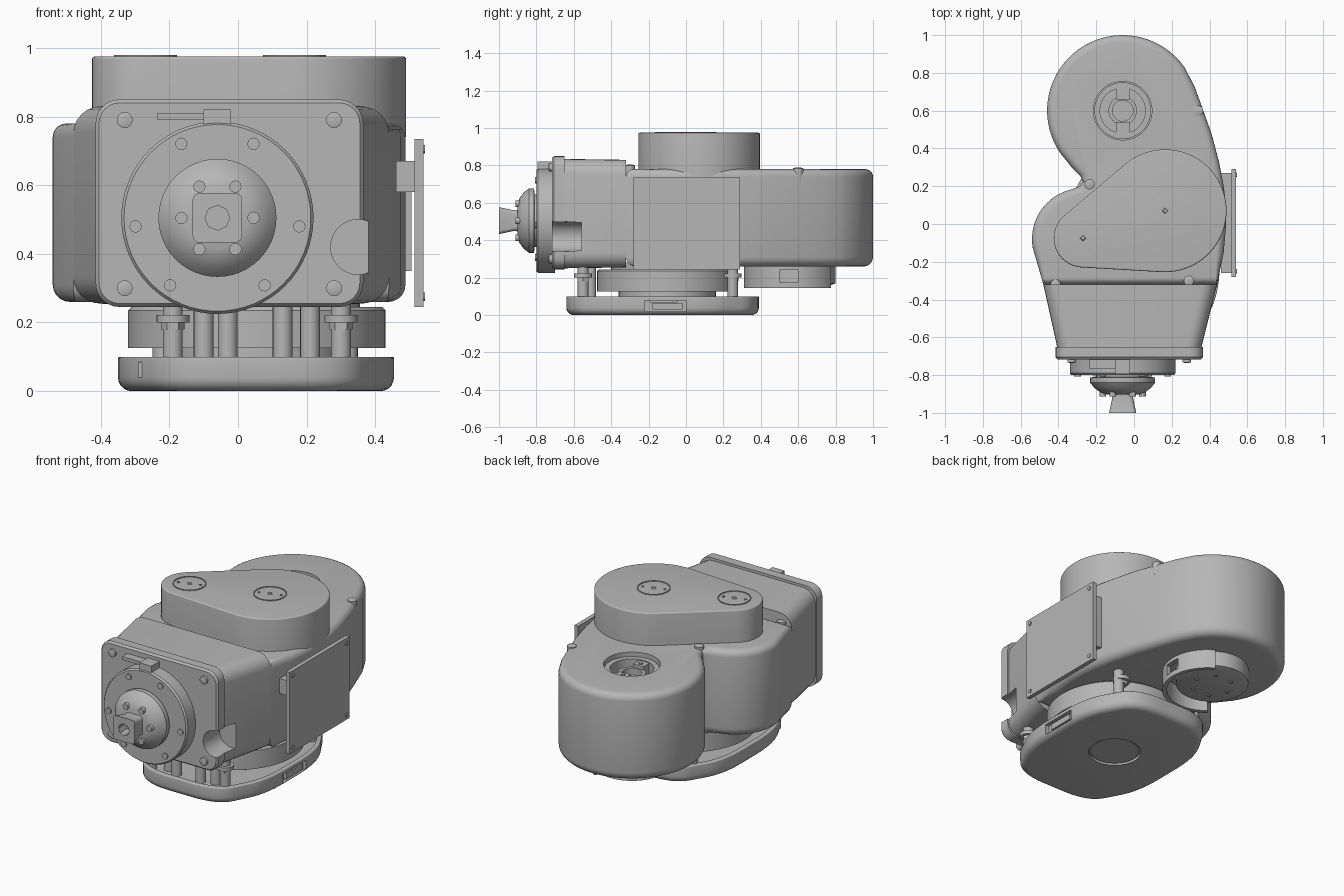
import bpy, bmesh
from math import cos, sin, radians, pi

if "Cube" in bpy.data.objects:
    bpy.data.objects.remove(bpy.data.objects["Cube"], do_unlink=True)

grey = bpy.data.materials.new("machined grey")
grey.use_nodes = True
grey.diffuse_color = (0.47, 0.47, 0.47, 1)
grey.node_tree.nodes["Principled BSDF"].inputs["Base Color"].default_value = grey.diffuse_color
parts = []


def loft(name, rings, closed=False):
    """Skin a stack of rings; cap the ends unless the stack is closed."""
    bm = bmesh.new()
    loops = [[bm.verts.new(p) for p in ring] for ring in rings]
    pairs = list(zip(loops, loops[1:]))
    if closed:
        pairs.append((loops[-1], loops[0]))
    else:
        bm.faces.new(loops[0][::-1])
        bm.faces.new(loops[-1])
    for a, b in pairs:
        for i in range(len(a)):
            j = (i + 1) % len(a)
            bm.faces.new((a[i], a[j], b[j], b[i]))
    bmesh.ops.recalc_face_normals(bm, faces=bm.faces)
    mesh = bpy.data.meshes.new(name)
    bm.to_mesh(mesh)
    bm.free()
    mesh.materials.append(grey)
    obj = bpy.data.objects.new(name, mesh)
    bpy.context.collection.objects.link(obj)
    parts.append(obj)
    return obj


def arc(cx, cy, r, a0, a1, n=24):
    steps = [radians(a0 + (a1 - a0) * i / n) for i in range(n + 1)]
    return [(cx + r * cos(a), cy + r * sin(a)) for a in steps]


def inset(pts, d):
    out = []
    for i, (x, y) in enumerate(pts):
        (ax, ay), (bx, by) = pts[i - 1], pts[(i + 1) % len(pts)]
        tx, ty = bx - ax, by - ay
        k = d / max((tx * tx + ty * ty) ** 0.5, 1e-6)
        out.append((x - ty * k, y + tx * k))
    return out


def prism(name, pts, z0, z1, low=0.0, high=0.0):
    """Extrude an outline, with rounded lower and upper edges."""
    levels = []
    for r, z, s in ((low, z0, 1), (high, z1, -1)):
        curve = [(z + s * r * (1 - cos(a)), r * (1 - sin(a)))
                 for a in (i * pi / 10 for i in range(6))] if r else [(z, 0)]
        levels += curve if s == 1 else curve[::-1]
    return loft(name, [[(x, y, z) for x, y in inset(pts, d)] for z, d in levels])


def turn(name, c, profile, axis="Z", n=48, closed=False):
    """Revolve (radius, height) pairs about an axis through c."""
    rings = []
    for r, t in profile:
        ring = arc(c[0], c[1], r, 0, 360, n)[:-1]
        rings.append([{"Z": (u, v, t), "Y": (u, t, v), "X": (t, u, v)}[axis] for u, v in ring])
    return loft(name, rings, closed)


def box(name, x0, x1, y0, y1, z0, z1):
    return prism(name, [(x0, y0), (x1, y0), (x1, y1), (x0, y1)], z0, z1)


def round_rect(x0, x1, z0, z1, r, y, n=6):
    pts = []
    for k, (x, z) in enumerate([(x1 - r, z1 - r), (x0 + r, z1 - r),
                                (x0 + r, z0 + r), (x1 - r, z0 + r)]):
        pts += arc(x, z, r, 90 * k, 90 * k + 90, n)
    return [(x, y, z) for x, z in pts]


def cut(obj, cutter):
    mod = obj.modifiers.new("cut", "BOOLEAN")
    mod.operation, mod.object, mod.solver = "DIFFERENCE", cutter, "EXACT"
    bpy.context.view_layer.update()
    deps = bpy.context.evaluated_depsgraph_get()
    mesh = bpy.data.meshes.new_from_object(obj.evaluated_get(deps))
    obj.modifiers.clear()
    obj.data = mesh
    parts.remove(cutter)
    bpy.data.objects.remove(cutter, do_unlink=True)


# Main housing with a round rear lobe and a smaller left lobe
outline = [(0.44, -0.32), (0.475, -0.15), (0.488, 0), (0.487, 0.1), (0.475, 0.2),
           (0.45, 0.33), (0.41, 0.48), (0.36, 0.62), (0.32, 0.73)]
outline += arc(-0.06, 0.6, 0.4, 35, 213, 40)
outline += [(-0.33, 0.3), (-0.285, 0.255), (-0.27, 0.222), (-0.29, 0.198)]
outline += arc(-0.27, -0.08, 0.27, 105, 190, 20) + [(-0.48, -0.32)]
housing = prism("main_housing", outline, 0.26, 0.78, 0.05, 0.04)
cut(housing, turn("bore_cutter", (-0.06, 0.6), [(0.155, 0.69), (0.155, 0.9)]))
bore = (-0.06, 0.6)
turn("bore_ring", bore, [(0.12, 0.68), (0.15, 0.68), (0.15, 0.755), (0.12, 0.755)], closed=True)
turn("bore_hub", bore, [(0.055, 0.68), (0.075, 0.68), (0.075, 0.73), (0.055, 0.73)], closed=True)
for s in (-1, 1):
    y = sorted((0.6 + s * 0.06, 0.6 + s * 0.135))
    box("bore_clamp", -0.095, -0.025, *y, 0.68, 0.75)
    turn("clamp_screw", (-0.06, 0.6 + s * 0.085), [(0.012, 0.74), (0.012, 0.757)], n=12)

# Front shell tapering to the flange, with a rounded access notch
shell = loft("front_shell", [round_rect(-0.48, 0.44, 0.255, 0.83, 0.08, -0.32),
                             round_rect(-0.405, 0.355, 0.25, 0.835, 0.08, -0.66)])
flange = loft("front_flange", [round_rect(-0.415, 0.365, 0.245, 0.85, 0.07, -0.65),
                               round_rect(-0.415, 0.365, 0.245, 0.85, 0.07, -0.705),
                               round_rect(-0.405, 0.355, 0.255, 0.84, 0.06, -0.717)])
for obj in (shell, flange):
    cut(obj, turn("notch_cutter", (0.35, 0.42), [(0.08, -0.75), (0.08, -0.56)], "Y"))
for x in (-0.33, 0.28):
    for z in (0.30, 0.79):
        turn("flange_screw", (x, z), [(0.023, -0.70), (0.023, -0.732), (0.013, -0.735)], "Y", 16)

# Round output flange, dome and square drive
out = (-0.06, 0.505)
turn("output_flange", out, [(0.28, -0.70), (0.28, -0.79), (0.272, -0.80)], "Y", 64)
box("output_tab", -0.10, -0.02, -0.795, -0.71, 0.74, 0.82)
box("output_pointer", -0.235, -0.10, -0.765, -0.71, 0.79, 0.81)
turn("output_dome", out, [(0.14, -0.79), (0.14, -0.81), (0.172, -0.812), (0.172, -0.84),
                          (0.15, -0.868), (0.12, -0.89), (0.09, -0.902)], "Y")
drive = loft("square_drive", [round_rect(-0.06 - w, -0.06 + w, 0.505 - w, 0.505 + w, 0.02, y)
                              for w, y in ((0.06, -0.88), (0.055, -0.92), (0.072, -1.0))])
cut(drive, turn("drive_cutter", out, [(0.036, -1.1), (0.036, -0.93)], "Y", 8))
for x, z in arc(*out, 0.24, -5, 295, 5):
    pass
for a in (-6, 64, 116, 186, 235, 305):
    p = arc(*out, 0.24, a, a, 1)[0]
    turn("flange_bolt", p, [(0.018, -0.79), (0.018, -0.808)], "Y", 12)
for a in range(0, 360, 60):
    p = arc(*out, 0.105, a, a, 1)[0]
    turn("dome_bolt", p, [(0.018, -0.86), (0.018, -0.912)], "Y", 12)

# Belt cover on top, wrapped around two pulleys
big, small = (0.165, 0.07), (-0.27, -0.075)
cover = arc(*big, 0.325, 266.6, 490.2, 48) + arc(*small, 0.155, 130.2, 266.6, 24)
prism("belt_cover", cover, 0.74, 0.975, 0, 0.008)
for c in (big, small):
    turn("pulley_cap_ring", c, [(0.086, 0.97), (0.092, 0.97), (0.092, 0.979), (0.086, 0.979)],
         closed=True)
    turn("pulley_cap_pin", c, [(0.02, 0.97), (0.012, 0.98)], n=4)
    for s in (-1, 1):
        turn("pulley_cap_screw", (c[0] + s * 0.06, c[1] + s * 0.02),
             [(0.008, 0.97), (0.008, 0.979)], n=10)
for x, y, z in ((-0.415, -0.32, 0.785), (0.29, -0.30, 0.80), (-0.235, 0.21, 0.79), (0.34, 0.6, 0.785)):
    turn("housing_screw", (x, y), [(0.027, z - 0.08), (0.027, z), (0.015, z + 0.004)], n=16)

# Side panel on its bracket
box("side_panel", 0.515, 0.54, -0.28, 0.29, 0.245, 0.735)
box("panel_bracket", 0.46, 0.52, -0.26, 0.27, 0.58, 0.67)
box("panel_bracket_rear", 0.46, 0.505, 0.18, 0.27, 0.35, 0.67)
for y in (-0.25, 0.26):
    for z in (0.275, 0.705):
        turn("panel_screw", (y, z), [(0.012, 0.53), (0.012, 0.545)], "X", 12)
box("side_plug", 0.40, 0.445, 0.30, 0.35, 0.38, 0.43)

# Rear lower collar with a curved guard
turn("rear_collar", (-0.06, 0.6), [(0.17, 0.16), (0.2, 0.17), (0.2, 0.28)])
guard = prism("collar_guard", arc(-0.06, 0.56, 0.25, -130, 60) + arc(-0.06, 0.56, 0.225, 60, -130),
              0.145, 0.28)
cut(guard, box("window_cutter", 0.1, 0.3, 0.5, 0.6, 0.175, 0.24))
for a in range(0, 360, 60):
    p = arc(-0.06, 0.6, 0.11, a, a, 1)[0]
    turn("collar_screw", p, [(0.012, 0.155), (0.012, 0.17)], n=10)

# Drum and posts between the housing and the base
hub = (0.055, -0.1)
turn("drum_core", hub, [(0.26, 0.05), (0.26, 0.13)])
turn("drum", hub, [(0.375, 0.125), (0.375, 0.235), (0.365, 0.245)], n=64)
turn("drum_neck", hub, [(0.3, 0.24), (0.3, 0.28)])
for x, y in ((-0.19, -0.55), (-0.10, -0.51), (-0.03, -0.54), (0.13, -0.54), (0.21, -0.51),
             (0.30, -0.55), (-0.22, 0.25), (0.32, 0.25)):
    turn("support_post", (x, y), [(0.029, 0.05), (0.029, 0.28)], n=20)
for x in (-0.19, 0.30):
    for y in (-0.55, 0.25):
        turn("post_collar", (x, y), [(0.048, 0.2), (0.048, 0.222)], n=20)
        turn("post_nut", (x, y), [(0.034, 0.18), (0.034, 0.2)], n=6)

# Base tray with rounded corners, rim, port and underside cap
corners = [(-0.2, -0.64), (0.31, -0.64), (0.455, -0.36), (0.455, 0.12),
           (0.3, 0.39), (-0.19, 0.39), (-0.35, 0.12), (-0.35, -0.36)]
base = []
for i, (x, y) in enumerate(corners):
    (ax, ay), (bx, by) = corners[i - 1], corners[(i + 1) % len(corners)]
    for k in range(9):
        t = k / 8
        w0, w1, w2 = (1 - t) ** 2, 2 * t * (1 - t), t * t
        base.append(tuple(w0 * (p + 0.35 * (a - p)) + w1 * p + w2 * (p + 0.35 * (b - p))
                          for p, a, b in ((x, ax, bx), (y, ay, by))))
tray = prism("base_tray", base, 0, 0.1, 0.04, 0.006)
cut(tray, prism("tray_cutter", inset(base, 0.025), 0.07, 0.2))
cut(tray, turn("cap_cutter", hub, [(0.145, -0.1), (0.145, 0.015)]))
cut(tray, box("port_cutter", 0.43, 0.6, -0.22, 0.0, 0.02, 0.078))
turn("base_cap", hub, [(0.135, 0.006), (0.135, 0.04)])
box("side_port", 0.42, 0.448, -0.18, -0.02, 0.03, 0.065)
box("corner_slot", -0.29, -0.26, -0.49, -0.43, 0.04, 0.085)

# Smooth curved walls and keep the machined edges crisp
bpy.ops.object.select_all(action="DESELECT")
for obj in parts:
    obj.select_set(True)
bpy.context.view_layer.objects.active = parts[0]
bpy.ops.object.shade_smooth_by_angle(angle=radians(32))
